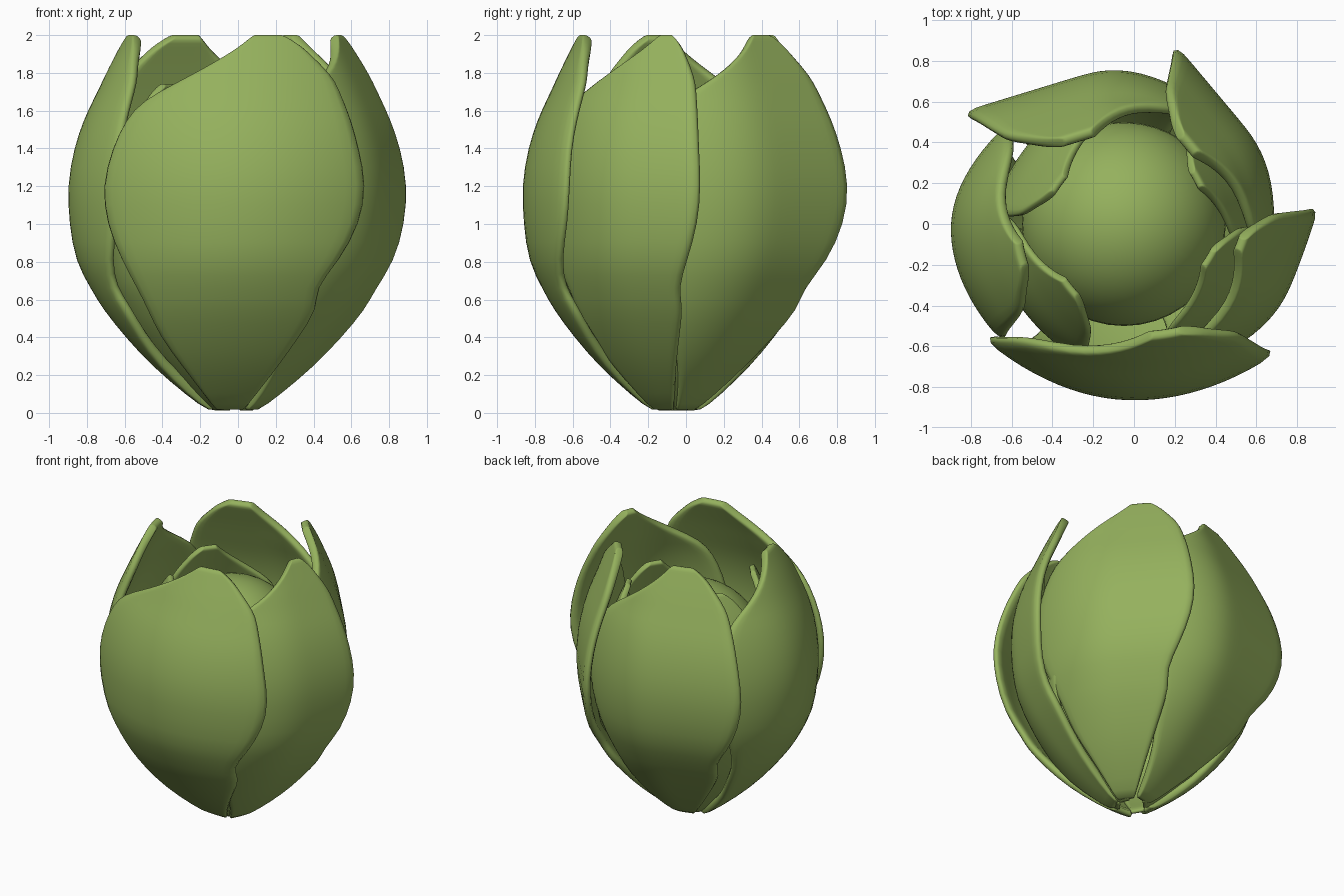
import bpy, math

if "Cube" in bpy.data.objects:
    bpy.data.objects.remove(bpy.data.objects["Cube"])

green = bpy.data.materials.new("leaf green")
green.diffuse_color = (0.30, 0.44, 0.11, 1)
green.use_nodes = True
green.node_tree.nodes["Principled BSDF"].inputs["Base Color"].default_value = green.diffuse_color


def lerp(table, z):
    """Piecewise-linear lookup in a list of (height, value)."""
    for (z0, a), (z1, b) in zip(table, table[1:]):
        if z <= z1:
            return a + (b - a) * (z - z0) / (z1 - z0)
    return table[-1][1]


# Leaf profile: outward distance, and clockwise / counter-clockwise edge (all relative to 1)
OUT = [(0, .13), (.1, .28), (.25, .48), (.5, .74), (.8, .94), (1.1, 1), (1.3, .985),
       (1.5, .92), (1.8, .76), (2, .645)]
CW = [(0, .12), (.2, .34), (.4, .56), (.6, .69), (.8, .85), (1, .97), (1.2, 1), (1.5, .89),
      (1.65, .71), (1.8, .31), (1.91, .04), (2, -.12)]
CCW = [(0, .06), (.3, .40), (.55, .64), (.65, .61), (.85, .86), (1, .95), (1.2, 1),
       (1.5, .91), (1.77, .75), (1.95, .47), (2, .32)]
ROWS = [0, .1, .25, .4, .55, .65, .8, 1, 1.2, 1.4, 1.55, 1.65, 1.75, 1.82, 1.88, 1.93, 1.97, 2]
COLS = 12


def leaf(name, angle, out, wl, wr, kl, kr, height=2.0, thick=.055):
    """Cupped leaf facing angle; wl/wr are half widths, kl/kr how much each side curls in."""
    a = math.radians(angle)
    nx, ny = math.cos(a), math.sin(a)
    verts, faces = [], []
    for z in ROWS:
        d0 = out * lerp(OUT, z)
        left, right = -wl * lerp(CW, z), wr * lerp(CCW, z)
        low = max(0, 1 - z)
        for i in range(COLS + 1):
            s = left + (right - left) * i / COLS
            d = d0 - (kl if s < 0 else kr) * s * s
            verts.append((nx * d - ny * s - .02 * low, ny * d + nx * s - .05 * low,
                          (z * 1.008 - .006) * height / 2))
    n = COLS + 1
    for j in range(len(ROWS) - 1):
        for i in range(COLS):
            k = j * n + i
            faces.append((k, k + 1, k + n + 1, k + n))
    mesh = bpy.data.meshes.new(name)
    mesh.from_pydata(verts, [], faces)
    mesh.materials.append(green)
    mesh.shade_smooth()
    ob = bpy.data.objects.new(name, mesh)
    bpy.context.collection.objects.link(ob)
    sol = ob.modifiers.new("thickness", 'SOLIDIFY')
    sol.thickness, sol.offset = thick, -1
    sub = ob.modifiers.new("rounded rim", 'SUBSURF')
    sub.levels = sub.render_levels = 1


# Five overlapping outer leaves
leaf("front_leaf", -90, .88, .74, .70, .55, .47)
leaf("right_leaf", -22, .84, .64, .41, 1.0, .1)
leaf("back_right_leaf", 40, .735, .62, .54, 1.0, 0)
leaf("back_leaf", 107, .785, .55, .64, 1.2, 0)
leaf("left_leaf", 183, .915, .55, .55, 1.1, .75)

# Shorter inner leaves hugging the heart
leaf("inner_leaf_front_right", -38, .64, .42, .42, .8, .6, 1.64, .04)
leaf("inner_leaf_right", 22, .60, .40, .40, .8, .6, 1.66, .04)
leaf("inner_leaf_back_left", 138, .66, .46, .46, .8, .5, 1.74, .04)
leaf("inner_leaf_left", 212, .70, .44, .46, .8, .6, 1.72, .04)

# Round heart
bpy.ops.mesh.primitive_uv_sphere_add(segments=40, ring_count=24, radius=1, location=(-.05, 0, 1.12))
heart = bpy.context.object
heart.name = "heart"
heart.scale = (.5, .5, .54)
heart.data.materials.append(green)
bpy.ops.object.shade_smooth()
